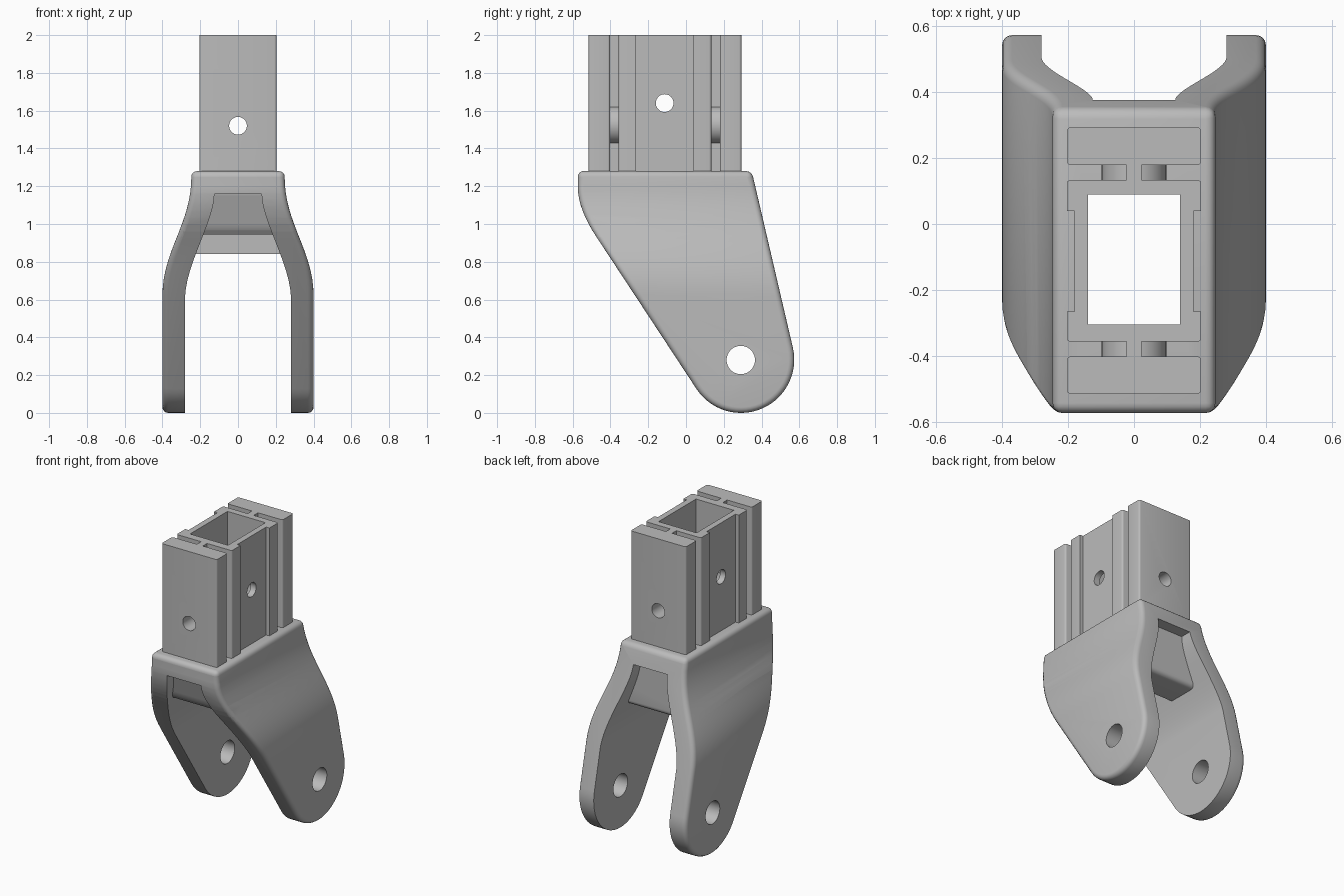
import bpy, bmesh, math
from mathutils import Vector

if "Cube" in bpy.data.objects:
    bpy.data.objects.remove(bpy.data.objects["Cube"], do_unlink=True)

grey = bpy.data.materials.new("plain grey")
grey.use_nodes = True
grey.diffuse_color = (0.5, 0.5, 0.5, 1)
grey.node_tree.nodes["Principled BSDF"].inputs["Base Color"].default_value = (0.5, 0.5, 0.5, 1)


def prism(name, points, axis, low, high):
    """Extrude a 2D outline along an axis: x takes (y,z), y takes (x,z), z takes (x,y)."""
    place = {"x": lambda a, b, d: (d, a, b),
             "y": lambda a, b, d: (a, d, b),
             "z": lambda a, b, d: (a, b, d)}[axis]
    bm = bmesh.new()
    face = bm.faces.new([bm.verts.new(place(a, b, low)) for a, b in points])
    new = bmesh.ops.extrude_face_region(bm, geom=[face])["geom"]
    shift = Vector(place(0, 0, high - low))
    bmesh.ops.translate(bm, vec=shift, verts=[g for g in new if isinstance(g, bmesh.types.BMVert)])
    bmesh.ops.recalc_face_normals(bm, faces=bm.faces)
    mesh = bpy.data.meshes.new(name)
    bm.to_mesh(mesh)
    bm.free()
    mesh.materials.append(grey)
    obj = bpy.data.objects.new(name, mesh)
    bpy.context.collection.objects.link(obj)
    return obj


def rect(a0, a1, b0, b1):
    return [(a0, b0), (a1, b0), (a1, b1), (a0, b1)]


def arc(a, b, radius, start, end, steps):
    angles = [math.radians(start + (end - start) * i / steps) for i in range(steps + 1)]
    return [(a + radius * math.cos(t), b + radius * math.sin(t)) for t in angles]


def circle(a, b, radius):
    return arc(a, b, radius, 0, 360, 40)[:-1]


def rounded(a0, a1, b0, b1, r):
    corners = [(a1 - r, b1 - r, 0), (a0 + r, b1 - r, 90), (a0 + r, b0 + r, 180), (a1 - r, b0 + r, 270)]
    return [p for a, b, t in corners for p in arc(a, b, r, t, t + 90, 4)]


def bezier(p0, p1, p2, p3, steps):
    out = []
    for i in range(steps + 1):
        t = i / steps
        w = ((1 - t) ** 3, 3 * t * (1 - t) ** 2, 3 * t * t * (1 - t), t ** 3)
        out.append(tuple(sum(k * p[j] for k, p in zip(w, (p0, p1, p2, p3))) for j in (0, 1)))
    return out


def mirrored(half):
    return half + [(-a, b) for a, b in reversed(half)]


def bake(obj):
    deps = bpy.context.evaluated_depsgraph_get()
    mesh = bpy.data.meshes.new_from_object(obj.evaluated_get(deps))
    obj.modifiers.clear()
    obj.data = mesh


def combine(obj, others, operation="DIFFERENCE"):
    for other in others:
        mod = obj.modifiers.new("cut", "BOOLEAN")
        mod.operation, mod.solver, mod.object = operation, "EXACT", other
        mod.use_self = True
        bake(obj)


# Cutters: pin hole, cross hole, axle hole and the rectangular bore
bore = prism("bore_cutter", rect(-0.14, 0.14, -0.305, 0.089), "z", 0.6, 2.2)
pin = prism("pin_cutter", circle(0, 1.52, 0.047), "y", -1, 1)
cross = prism("cross_cutter", circle(-0.113, 1.64, 0.047), "x", -1, 1)
axle = prism("axle_cutter", circle(0.29, 0.28, 0.075), "x", -1, 1)

# Fork: side outline intersected with the flared front outline, rounded on the rim
side = [(-0.573, 1.28), (0.348, 1.28)] + arc(0.291, 0.282, 0.282, 13.1, -146.8, 28)
side += bezier((-0.473, 0.93), (-0.533, 1.02), (-0.573, 1.11), (-0.573, 1.2), 8)
fork = prism("fork", side, "x", -0.6, 0.6)
flare = bezier((0.247, 1.25), (0.247, 1.0), (0.4, 0.86), (0.4, 0.62), 16)
outer = prism("flare_cutter", mirrored([(0.247, 1.5)] + flare + [(0.4, -0.2)]), "y", -0.9, 0.9)
combine(fork, [outer], "INTERSECT")
bevel = fork.modifiers.new("rim", "BEVEL")
bevel.width, bevel.segments = 0.03, 4
bevel.limit_method, bevel.angle_limit = "ANGLE", math.radians(40)
bevel.use_clamp_overlap = False
bake(fork)

# Open space between the legs
inside = bezier((0.125, 1.16), (0.125, 1.02), (0.27, 0.8), (0.28, 0.62), 14)
gap = prism("gap_cutter", mirrored(inside + [(0.28, -0.3)]), "y", -0.95, 0.95)
combine(fork, [gap, bore, axle])

# Front and back cross walls, reaching a little way into the legs and the top plate
reach = [(x + 0.03, z + 0.02) for x, z in inside]
limit = prism("wall_limit_cutter", mirrored(reach), "y", -0.95, 0.95)
front_wall = prism("front_wall",
                   [(-0.305, 1.3), (-0.51, 1.3), (-0.51, 1.16), (-0.445, 0.97), (-0.425, 0.945), (-0.305, 0.945)],
                   "x", -0.5, 0.5)
back_wall = prism("back_wall",
                  [(0.089, 1.3), (0.089, 0.84)] + arc(0.27, 0.87, 0.03, -90, 0, 5) + [(0.3, 1.3)],
                  "x", -0.5, 0.5)
for wall in (front_wall, back_wall):
    combine(wall, [limit], "INTERSECT")

# Centre tube with a shallow channel down each side
tube = prism("centre_tube", rounded(-0.204, 0.204, -0.357, 0.134, 0.012), "z", 1.27, 2)
channels = [prism("channel_cutter", rect(*sorted((s * 0.18, s * 0.3)), -0.265, 0.04), "z", 1.2, 2.2)
            for s in (-1, 1)]
combine(tube, channels + [bore, pin, cross])
parts = [fork, front_wall, back_wall, tube]

# Front and back bars, each tied to the tube by a rib and a round boss
for name, bar_y, tie_y in (("front", (-0.515, -0.402), (-0.402, -0.357)),
                           ("back", (0.179, 0.293), (0.134, 0.179))):
    bar = prism(name + "_bar", rounded(-0.204, 0.204, *bar_y, 0.012), "z", 1.27, 2)
    rib = prism(name + "_rib", rect(-0.022, 0.022, *tie_y), "z", 1.27, 2)
    boss = prism(name + "_boss", circle(0, 1.525, 0.098), "y", *tie_y)
    combine(rib, [boss], "UNION")
    bpy.data.objects.remove(boss, do_unlink=True)
    for part in (bar, rib):
        combine(part, [pin])
        parts.append(part)

for cutter in [bore, pin, cross, axle, outer, gap, limit] + channels:
    bpy.data.objects.remove(cutter, do_unlink=True)

# Smooth curved faces, keep hard edges sharp
bpy.ops.object.select_all(action="DESELECT")
for part in parts:
    part.select_set(True)
bpy.context.view_layer.objects.active = fork
bpy.ops.object.shade_smooth_by_angle(angle=math.radians(30))
